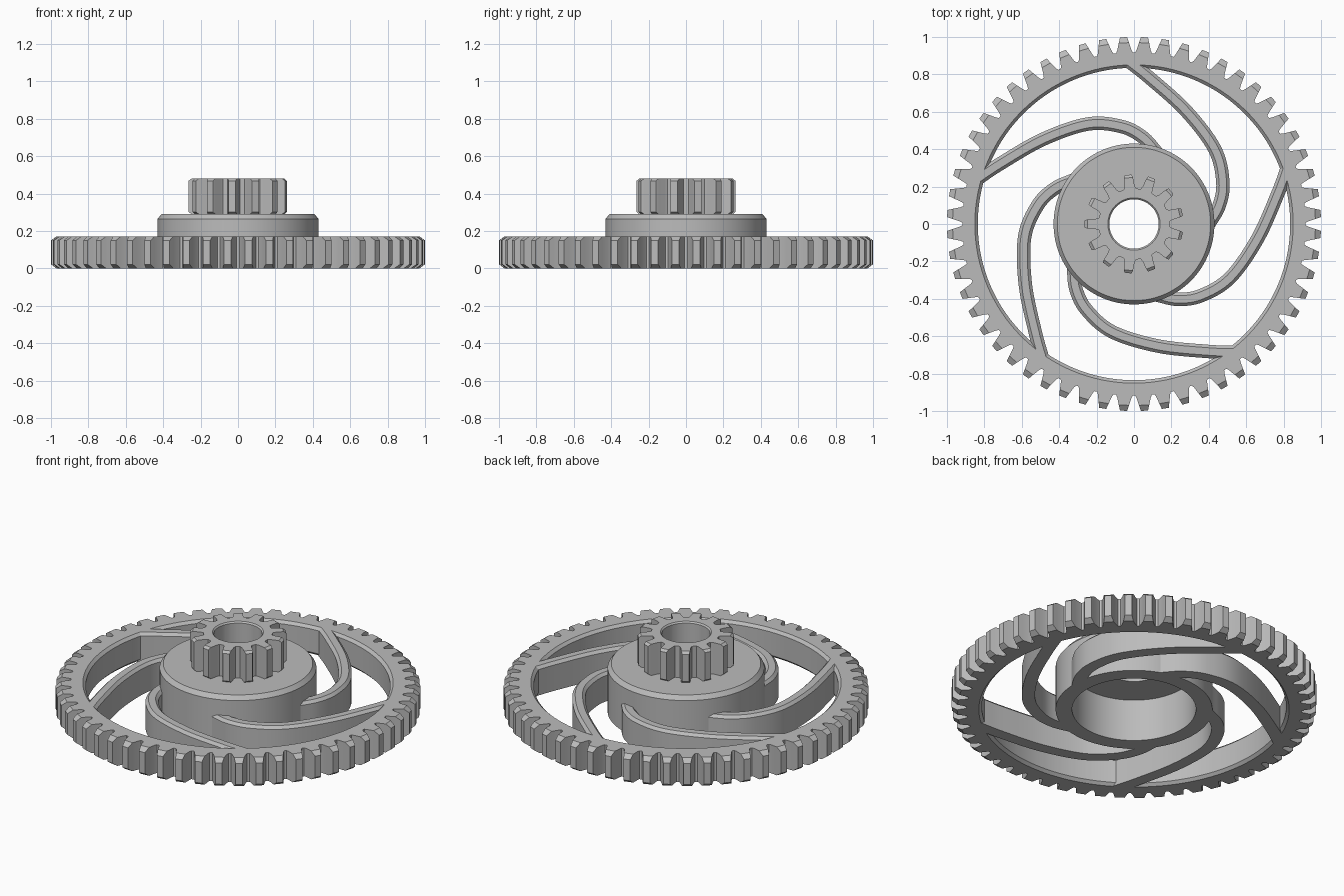
import bpy, bmesh, math
from mathutils import Vector, Matrix

cube = bpy.data.objects.get("Cube")
if cube:
    bpy.data.objects.remove(cube)

grey = bpy.data.materials.new("plain grey")
grey.use_nodes = True
colour = (0.5, 0.5, 0.5, 1)
grey.diffuse_color = colour
bsdf = next(n for n in grey.node_tree.nodes if n.type == 'BSDF_PRINCIPLED')
bsdf.inputs["Base Color"].default_value = colour


def make_object(name, bm):
    bmesh.ops.remove_doubles(bm, verts=bm.verts, dist=1e-5)
    bmesh.ops.recalc_face_normals(bm, faces=bm.faces)
    mesh = bpy.data.meshes.new(name)
    bm.to_mesh(mesh)
    bm.free()
    mesh.materials.append(grey)
    obj = bpy.data.objects.new(name, mesh)
    bpy.context.collection.objects.link(obj)
    bpy.ops.object.select_all(action='DESELECT')
    obj.select_set(True)
    bpy.context.view_layer.objects.active = obj
    bpy.ops.object.shade_smooth_by_angle(angle=math.radians(25))
    return obj


def bridge(bm, a, b):
    """Join two closed loops of equal length with quads."""
    for i in range(len(a)):
        j = (i + 1) % len(a)
        bm.faces.new((a[i], a[j], b[j], b[i]))


def ring_solid(name, rings):
    """Skin a closed sequence of point rings into a ring-shaped solid."""
    bm = bmesh.new()
    loops = [[bm.verts.new(p) for p in ring] for ring in rings]
    for k, loop in enumerate(loops):
        bridge(bm, loop, loops[(k + 1) % len(loops)])
    return make_object(name, bm)


def polar(r, angle, z):
    return (r * math.cos(angle), r * math.sin(angle), z)


def toothed_ring(name, teeth, phase, flank, bore, z0, z1, tip_drop, bore_cut):
    """flank: (radius, half width as a share of the pitch), root to tip."""
    pitch = 2 * math.pi / teeth
    cut = flank[:-1] + flank[-2:-1]        # tooth shape where the tip is chamfered

    def outline(shape):
        sides = [(r, -h) for r, h in shape] + [(r, h) for r, h in reversed(shape)]
        return [(r, phase + (t + h) * pitch) for t in range(teeth) for r, h in sides]

    full, short = outline(flank), outline(cut)
    outer = [(short, z0), (full, z0 + tip_drop), (full, z1 - tip_drop), (short, z1)]
    inner = [(bore + bore_cut, z1), (bore, z1 - bore_cut),
             (bore, z0 + bore_cut), (bore + bore_cut, z0)]
    rings = [[polar(r, a, z) for r, a in shape] for shape, z in outer]
    rings += [[polar(radius, a, z) for _, a in full] for radius, z in inner]
    return ring_solid(name, rings)


# Large toothed rim
RIM_TOP = 0.172
rim_flank = [(0.918, 0.43), (0.932, 0.36), (0.97, 0.25), (1.0, 0.17)]
toothed_ring("toothed_rim", 56, math.pi / 56, rim_flank, 0.835, 0, RIM_TOP, 0.022, 0.016)

# Small gear on top of the hub
pinion_flank = [(0.19, 0.36), (0.205, 0.28), (0.25, 0.20), (0.265, 0.15)]
toothed_ring("small_gear", 13, math.pi, pinion_flank, 0.132, 0.29, 0.48, 0.012, 0.008)

# Hollow hub, open underneath
hub_profile = [(0.34, 0), (0.43, 0), (0.43, 0.265), (0.41, 0.29),
               (0.135, 0.29), (0.135, 0.255), (0.34, 0.255)]
SIDES = 120
ring_solid("hub", [[polar(r, 2 * math.pi * i / SIDES, z) for i in range(SIDES)]
                   for r, z in hub_profile])


# Curved spokes
def smooth_path(points, steps):
    """Catmull-Rom samples through the points."""
    pts = [2 * points[0] - points[1]] + points + [2 * points[-1] - points[-2]]
    path = []
    for a, b, c, d in zip(pts, pts[1:], pts[2:], pts[3:]):
        for s in range(steps):
            t = s / steps
            path.append(0.5 * (2 * b + (c - a) * t + (2 * a - 5 * b + 4 * c - d) * t * t
                               + (3 * b - a - 3 * c + d) * t ** 3))
    return path + [points[-1]]


path = smooth_path([Vector(p) for p in (
    (-0.035, 0.875), (0.085, 0.78), (0.28, 0.603), (0.432, 0.4),
    (0.475, 0.225), (0.456, 0.10), (0.40, 0.0))], 8)
W, C = 0.036, 0.016                        # half width and top chamfer
half = [(W, 0), (W, RIM_TOP - C), (W - C, RIM_TOP)]
section = half + [(-x, z) for x, z in reversed(half)]

bm = bmesh.new()
loops = []
for i, p in enumerate(path):
    tangent = (path[min(i + 1, len(path) - 1)] - path[max(i - 1, 0)]).normalized()
    side = Vector((-tangent.y, tangent.x))
    loops.append([bm.verts.new((*(p + side * x), z)) for x, z in section])
for a, b in zip(loops, loops[1:]):
    bridge(bm, a, b)
bm.faces.new(loops[0])
bm.faces.new(loops[-1])
spoke = make_object("spoke_1", bm)
for k in range(1, 5):
    copy = bpy.data.objects.new(f"spoke_{k + 1}", spoke.data)
    copy.matrix_world = Matrix.Rotation(math.tau * k / 5, 4, 'Z')
    bpy.context.collection.objects.link(copy)
